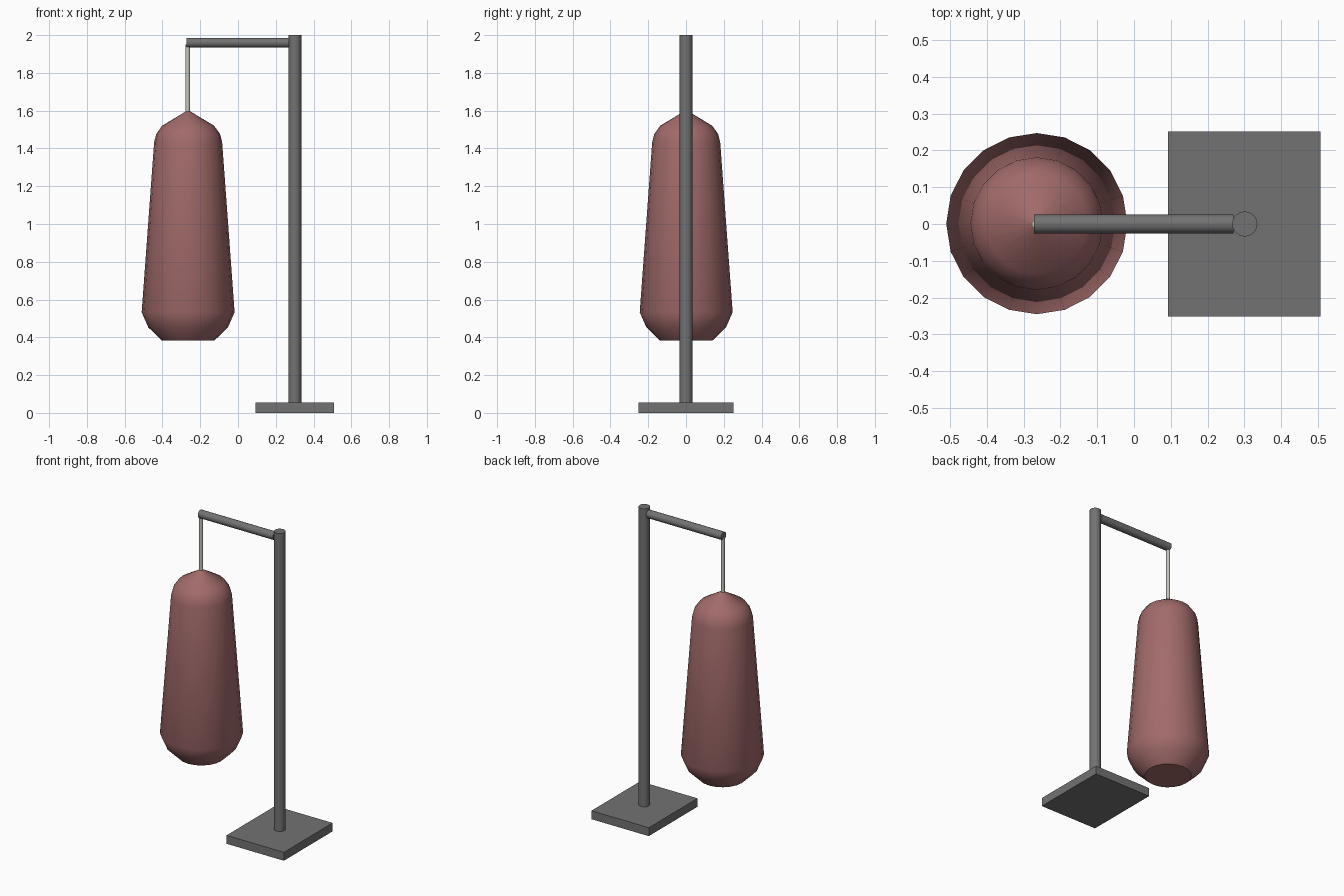
import bpy, bmesh, math
from mathutils import Vector

if "Cube" in bpy.data.objects:
    bpy.data.objects.remove(bpy.data.objects["Cube"])


def material(name, rgb):
    m = bpy.data.materials.new(name)
    m.diffuse_color = (*rgb, 1)
    m.use_nodes = True
    m.node_tree.nodes["Principled BSDF"].inputs["Base Color"].default_value = m.diffuse_color
    return m


def smooth(obj, angle):
    bpy.ops.object.select_all(action='DESELECT')
    obj.select_set(True)
    bpy.context.view_layer.objects.active = obj
    bpy.ops.object.shade_smooth_by_angle(angle=math.radians(angle))


def rod(name, start, end, radius, sides, mat):
    a, b = Vector(start), Vector(end)
    bpy.ops.mesh.primitive_cylinder_add(vertices=sides, radius=radius,
                                        depth=(b - a).length, location=(a + b) / 2)
    obj = bpy.context.object
    obj.name = name
    obj.rotation_euler = (b - a).to_track_quat('Z', 'Y').to_euler()
    obj.data.materials.append(mat)
    smooth(obj, 40)
    return obj


def lathe(name, profile, sides, location, mat, angle):
    bm = bmesh.new()
    rings = [[bm.verts.new((r * math.cos(2 * math.pi * i / sides),
                            r * math.sin(2 * math.pi * i / sides), z))
              for i in range(sides)] for r, z in profile]
    for low, high in zip(rings, rings[1:]):
        for i in range(sides):
            j = (i + 1) % sides
            bm.faces.new((low[i], low[j], high[j], high[i]))
    bm.faces.new(rings[0][::-1])
    bm.faces.new(rings[-1])
    mesh = bpy.data.meshes.new(name)
    bm.to_mesh(mesh)
    bm.free()
    obj = bpy.data.objects.new(name, mesh)
    bpy.context.collection.objects.link(obj)
    obj.location = location
    mesh.materials.append(mat)
    smooth(obj, angle)
    return obj


steel = material("dark_steel", (0.17, 0.17, 0.17))
cord = material("cord", (0.55, 0.57, 0.5))
leather = material("red_leather", (0.36, 0.145, 0.145))

# Base plate
bpy.ops.mesh.primitive_cube_add(size=1, location=(0.3, 0, 0.0275))
base = bpy.context.object
base.name = "base_plate"
base.scale = (0.414, 0.502, 0.055)
base.data.materials.append(steel)

# Stand: upright post and horizontal arm
rod("post", (0.301, 0, 0.05), (0.301, 0, 2.0), 0.034, 24, steel)
rod("arm", (-0.272, 0, 1.96), (0.27, 0, 1.96), 0.026, 20, steel)

# Hanging cord
rod("cord", (-0.266, 0, 1.58), (-0.266, 0, 1.95), 0.012, 12, cord)

# Tapered punching bag
bag_profile = [(0.14, 0.384), (0.211, 0.453), (0.246, 0.533), (0.18, 1.434),
               (0.169, 1.476), (0.138, 1.52), (0.012, 1.596)]
lathe("punching_bag", bag_profile, 20, (-0.264, 0.001, 0), leather, 28)
